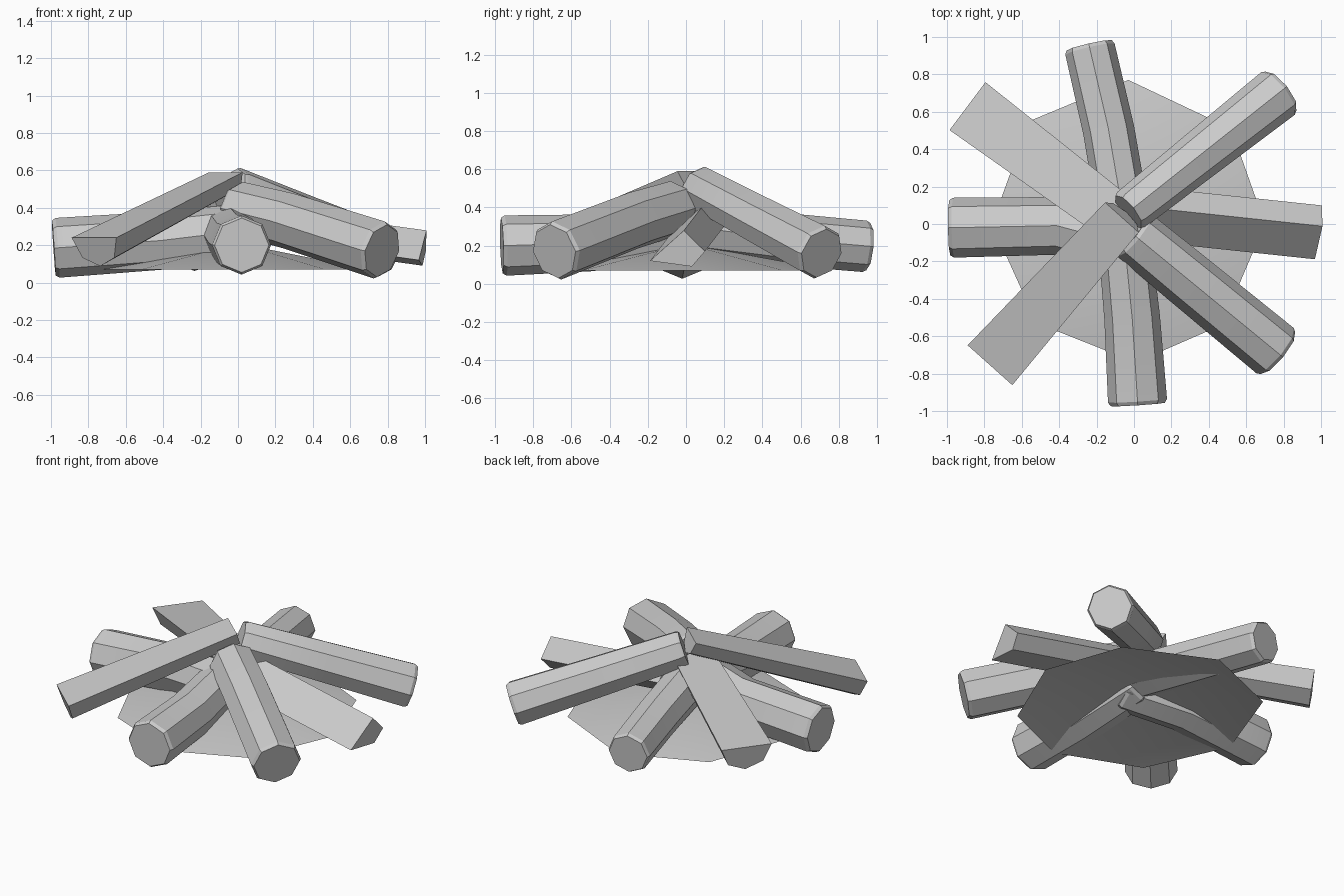
import bpy, bmesh
from math import sin, cos, radians
from mathutils import Vector

if "Cube" in bpy.data.objects:
    bpy.data.objects.remove(bpy.data.objects["Cube"])

grey = bpy.data.materials.new("plain_grey")
grey.use_nodes = True
colour = (0.6, 0.6, 0.6, 1)
grey.diffuse_color = colour
grey.node_tree.nodes["Principled BSDF"].inputs["Base Color"].default_value = colour


def finish(name, bm):
    bmesh.ops.recalc_face_normals(bm, faces=bm.faces)
    mesh = bpy.data.meshes.new(name)
    bm.to_mesh(mesh)
    bm.free()
    mesh.materials.append(grey)
    obj = bpy.data.objects.new(name, mesh)
    bpy.context.collection.objects.link(obj)
    bpy.ops.object.select_all(action='DESELECT')
    obj.select_set(True)
    bpy.context.view_layer.objects.active = obj
    bpy.ops.object.shade_smooth_by_angle(angle=radians(25))
    return obj


def sweep(name, path, section, scales):
    """Loft a (side, up) section along a path and cap both ends."""
    bm = bmesh.new()
    pts = [Vector(p) for p in path]
    rings = []
    for i, p in enumerate(pts):
        t = (pts[min(i + 1, len(pts) - 1)] - pts[max(i - 1, 0)]).normalized()
        side = t.cross(Vector((0, 0, 1))).normalized()
        up = side.cross(t)
        rings.append([bm.verts.new(p + (side * a + up * b) * scales[i]) for a, b in section])
    n = len(section)
    for r, s in zip(rings, rings[1:]):
        for k in range(n):
            bm.faces.new((r[k], r[(k + 1) % n], s[(k + 1) % n], s[k]))
    bm.faces.new(rings[0])
    bm.faces.new(rings[-1])
    return finish(name, bm)


def arc(start, count):
    return [(cos(radians(start + 45 * k)), sin(radians(start + 45 * k))) for k in range(count)]


def round_log(name, outer, middle, inner, r_out, r_in):
    """Octagonal log with a small chamfer at each end."""
    a, b, c = Vector(outer), Vector(middle), Vector(inner)
    lip = 0.02
    path = [a, a + (b - a).normalized() * lip, b, c - (c - b).normalized() * lip, c]
    sweep(name, path, arc(0, 8),
          [r_out * 0.92, r_out, (r_out + r_in) / 2, r_in, r_in * 0.92])


# Round logs, outer end to inner end
round_log("right_log", (-0.985, -0.02, 0.185), (-0.4, -0.01, 0.225), (0, -0.12, 0.27), 0.16, 0.15)
round_log("front_log", (0.02, -0.965, 0.2), (-0.01, -0.5, 0.215), (-0.06, 0, 0.28), 0.158, 0.14)
round_log("back_log", (-0.24, 0.955, 0.195), (-0.135, 0.5, 0.235), (-0.05, 0, 0.3), 0.135, 0.14)
round_log("front_left_log", (0.77, -0.69, 0.17), (0.27, -0.28, 0.33), (-0.01, -0.05, 0.4), 0.157, 0.145)
round_log("back_left_log", (0.785, 0.71, 0.16), (0.38, 0.39, 0.33), (-0.03, 0.065, 0.505), 0.145, 0.12)

# Split logs with a flat upper face
half = arc(180, 5)
sweep("front_right_split_log", [(-0.77, -0.755, 0.24), (-0.065, 0.035, 0.59)], half, [0.16, 0.12])
sweep("back_right_split_log", [(-0.89, 0.63, 0.29), (-0.05, 0, 0.45)], half, [0.16, 0.13])

# Wedge shaped split log
wedge = [(-0.14, -0.06), (0.04, 0.1), (0.15, -0.01), (0.08, -0.09)]
sweep("left_split_log", [(0.05, 0.05, 0.31), (0.99, -0.05, 0.18)],
      [(-a, b) for a, b in wedge], [1, 1])

# Shallow open mound of ash under the logs
rim = [(0.7, 0), (0.52, 0.51), (-0.03, 0.77), (-0.56, 0.55),
       (-0.76, 0), (-0.52, -0.53), (0.01, -0.74), (0.47, -0.54)]
bm = bmesh.new()
ring = [bm.verts.new((x, y, 0.07)) for x, y in rim]
apex = bm.verts.new((0, 0, 0.21))
for k in range(8):
    bm.faces.new((ring[k], ring[(k + 1) % 8], apex))
finish("ash_mound", bm)
